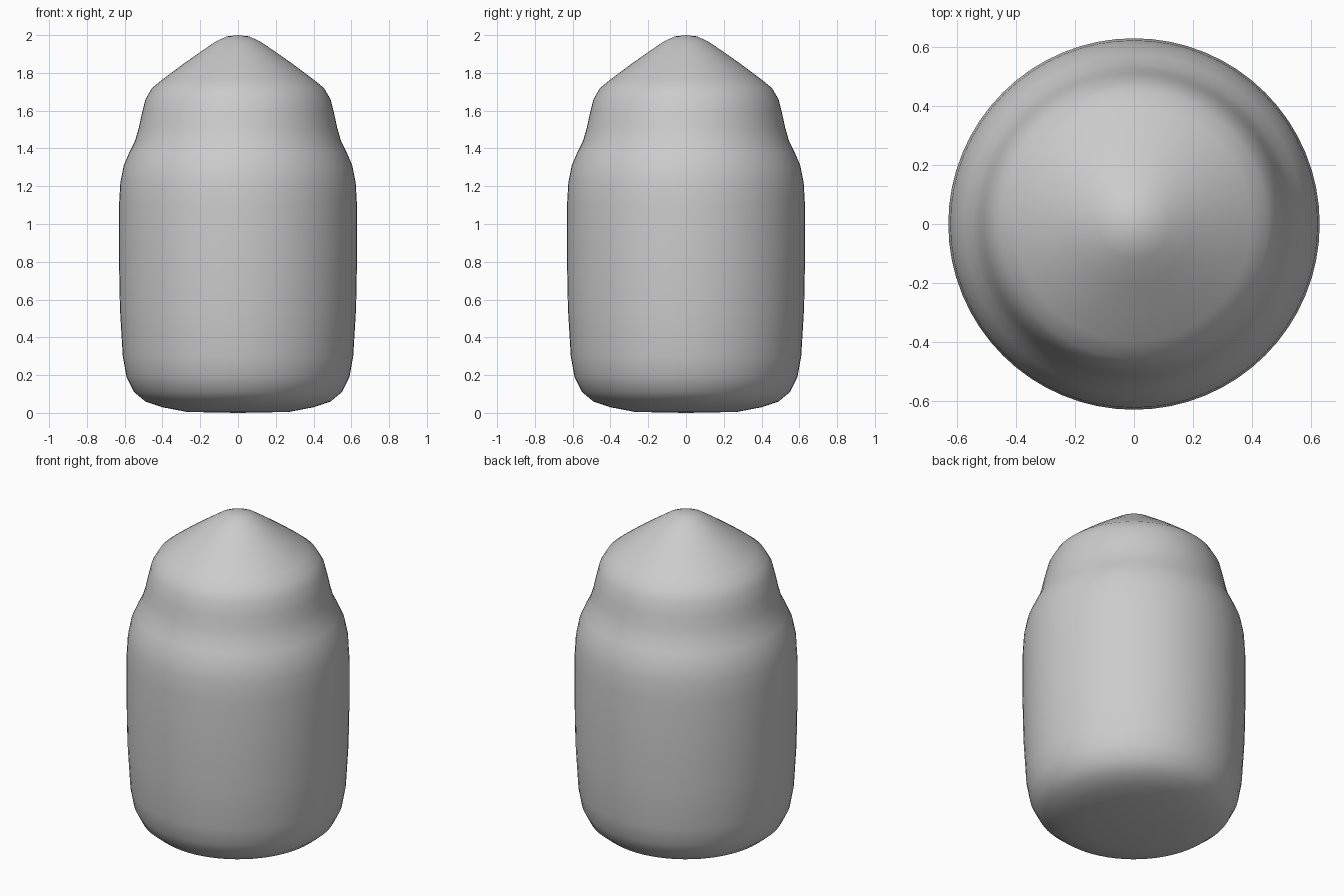
import bpy
import bmesh
from math import tau, radians
from mathutils import Matrix, Vector

cube = bpy.data.objects.get("Cube")
if cube:
    bpy.data.objects.remove(cube, do_unlink=True)

# Plain grey material
grey = bpy.data.materials.new("plain grey")
grey.use_nodes = True
colour = (0.6, 0.6, 0.6, 1)
grey.diffuse_color = colour
grey.node_tree.nodes["Principled BSDF"].inputs["Base Color"].default_value = colour

# Half outline (radius, height): rounded base, straight wall, shoulder, neck, pointed dome
outline = [
    (0, 0), (0.27, 0.005), (0.40, 0.03), (0.49, 0.06), (0.55, 0.11),
    (0.59, 0.19), (0.61, 0.30), (0.625, 0.55), (0.63, 0.80), (0.63, 1.10),
    (0.623, 1.22), (0.605, 1.31), (0.575, 1.38), (0.545, 1.44), (0.525, 1.51),
    (0.51, 1.58), (0.49, 1.66), (0.455, 1.72), (0.40, 1.765), (0.30, 1.84),
    (0.20, 1.91), (0.12, 1.965), (0.06, 1.993), (0, 2),
]

# Spin the outline into a closed jar body
bm = bmesh.new()
verts = [bm.verts.new((r, 0, z)) for r, z in outline]
edges = [bm.edges.new(pair) for pair in zip(verts, verts[1:])]
bmesh.ops.spin(bm, geom=verts + edges, cent=(0, 0, 0), axis=(0, 0, 1),
               angle=tau, steps=64, use_merge=False)
bmesh.ops.remove_doubles(bm, verts=bm.verts[:], dist=0.0005)
bmesh.ops.recalc_face_normals(bm, faces=bm.faces[:])

mesh = bpy.data.meshes.new("jar_body")
bm.to_mesh(mesh)
bm.free()
mesh.materials.append(grey)
jar = bpy.data.objects.new("jar_body", mesh)
bpy.context.collection.objects.link(jar)

# Smooth shading over the whole surface
bpy.ops.object.select_all(action="DESELECT")
jar.select_set(True)
bpy.context.view_layer.objects.active = jar
bpy.ops.object.shade_smooth_by_angle(angle=radians(40))
